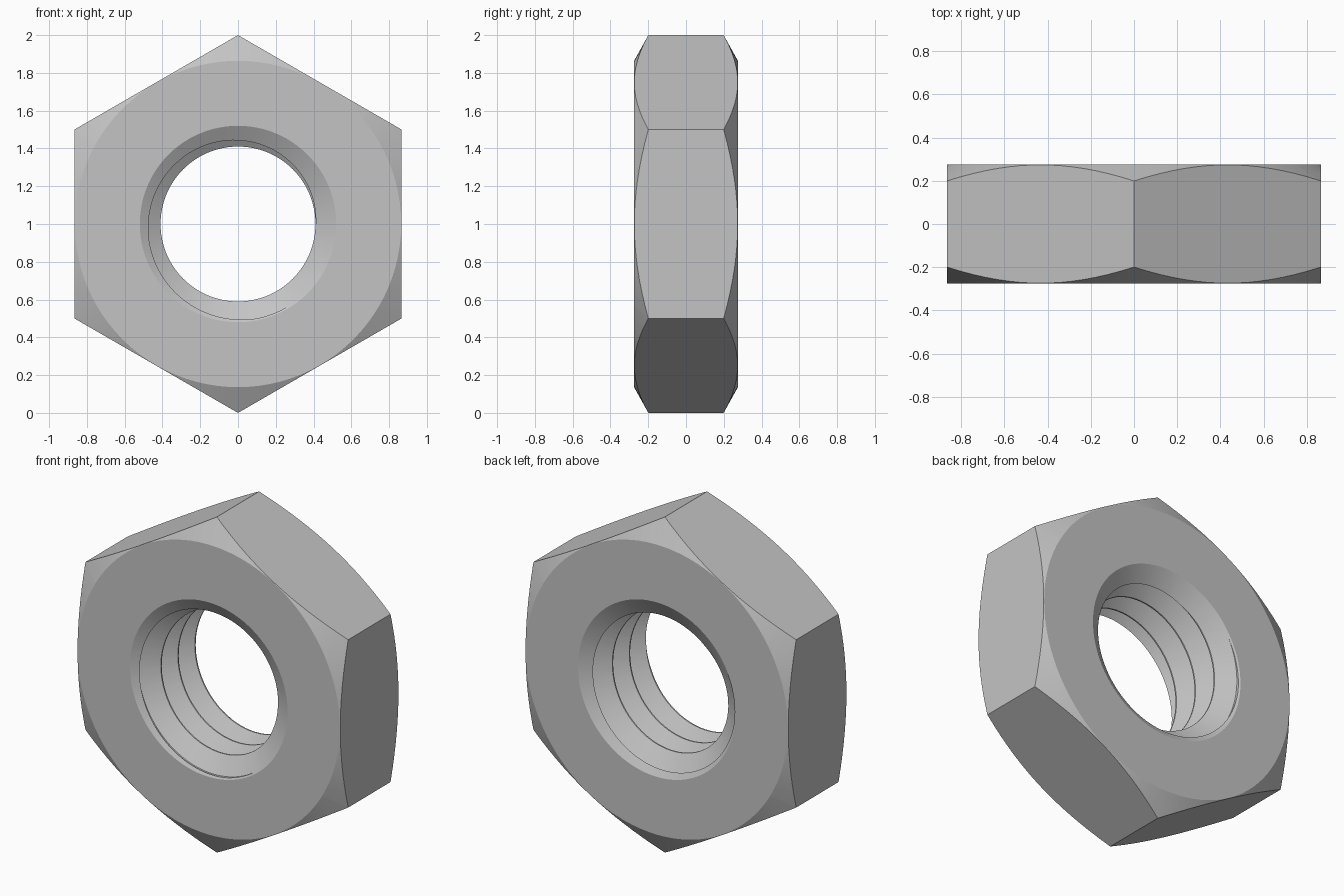
import bpy
import bmesh
from math import sin, cos, tau, radians

SEGS = 96
THICK = 0.275      # half thickness
BORE = 0.41        # thread crest radius
ROOT = 0.51        # thread root radius
PITCH = 0.16

cube = bpy.data.objects.get("Cube")
if cube:
    bpy.data.objects.remove(cube, do_unlink=True)


def point(r, a, y):
    """Point at radius r and angle a around the nut's axis."""
    return (r * sin(a), y, 1 + r * cos(a))


def finish(bm, name):
    bmesh.ops.recalc_face_normals(bm, faces=bm.faces[:])
    mesh = bpy.data.meshes.new(name)
    bm.to_mesh(mesh)
    bm.free()
    obj = bpy.data.objects.new(name, mesh)
    bpy.context.collection.objects.link(obj)
    return obj


def lathe(name, profile, segs):
    """Turn a closed (radius, y) profile into a solid ring."""
    bm = bmesh.new()
    rings = [[bm.verts.new(point(r, tau * i / segs, y)) for r, y in profile]
             for i in range(segs)]
    n = len(profile)
    for i in range(segs):
        a, b = rings[i], rings[(i + 1) % segs]
        for j in range(n):
            k = (j + 1) % n
            bm.faces.new((a[j], b[j], b[k], a[k]))
    return finish(bm, name)


def threaded_rod(name, turns, start):
    """Right-handed helical rod used to cut the thread."""
    bm = bmesh.new()
    profile = [(BORE - 0.006, -PITCH / 2), (ROOT, -0.008), (ROOT, 0.008)]
    n = len(profile)
    rows = []
    for i in range(turns * SEGS + 1):
        a = tau * i / SEGS
        y = start + PITCH * i / SEGS
        rows.append([bm.verts.new(point(r, a, y + dy)) for r, dy in profile])

    def vert(i, j):
        return rows[i][j] if j < n else rows[i + SEGS][0]

    for i in range((turns - 1) * SEGS):
        for j in range(n):
            bm.faces.new((vert(i, j), vert(i + 1, j),
                          vert(i + 1, j + 1), vert(i, j + 1)))
    loose = [v for v in bm.verts if not v.link_faces]
    bmesh.ops.delete(bm, geom=loose, context='VERTS')
    # Close each end with a fan well outside the nut
    rim = [e for e in bm.edges if e.is_boundary]
    for side in (-1, 1):
        centre = bm.verts.new((0, side * 0.9, 1))
        for e in rim:
            if e.verts[0].co.y * side > 0:
                bm.faces.new((e.verts[0], e.verts[1], centre))
    return finish(bm, name)


def boolean(obj, tool, operation):
    mod = obj.modifiers.new(operation.title(), 'BOOLEAN')
    mod.operation = operation
    mod.solver = 'EXACT'
    mod.object = tool
    tool.hide_render = True


# Hexagonal blank
nut = lathe("hex_nut", [(0.2, -0.5), (1, -0.5), (1, 0.5), (0.2, 0.5)], 6)

# Turned envelope: outer chamfers, flat faces and countersunk bore
half = [(BORE, THICK - 0.065), (0.52, THICK), (0.864, THICK), (1.06, 0.166)]
envelope = lathe("turned_envelope",
                 half + [(r, -y) for r, y in reversed(half)], SEGS)
boolean(nut, envelope, 'INTERSECT')

# Internal thread, with its root leaving the front face at the lower right
phase = -0.265 - PITCH * 160 / 360
rod = threaded_rod("thread_cutter", 9, phase - 3 * PITCH)
boolean(nut, rod, 'DIFFERENCE')

# Bake the cuts and drop the helpers
bpy.context.view_layer.update()
graph = bpy.context.evaluated_depsgraph_get()
baked = bpy.data.meshes.new_from_object(nut.evaluated_get(graph))
nut.modifiers.clear()
nut.data = baked
for helper in (envelope, rod):
    bpy.data.objects.remove(helper, do_unlink=True)

# Plain grey metal
steel = bpy.data.materials.new("grey_steel")
steel.use_nodes = True
colour = (0.55, 0.55, 0.55, 1)
steel.diffuse_color = colour
steel.node_tree.nodes["Principled BSDF"].inputs["Base Color"].default_value = colour
nut.data.materials.clear()
nut.data.materials.append(steel)
for face in nut.data.polygons:
    face.material_index = 0

# Smooth bore and thread with crisp edges
bpy.ops.object.select_all(action='DESELECT')
nut.select_set(True)
bpy.context.view_layer.objects.active = nut
bpy.ops.object.shade_smooth_by_angle(angle=radians(25))
